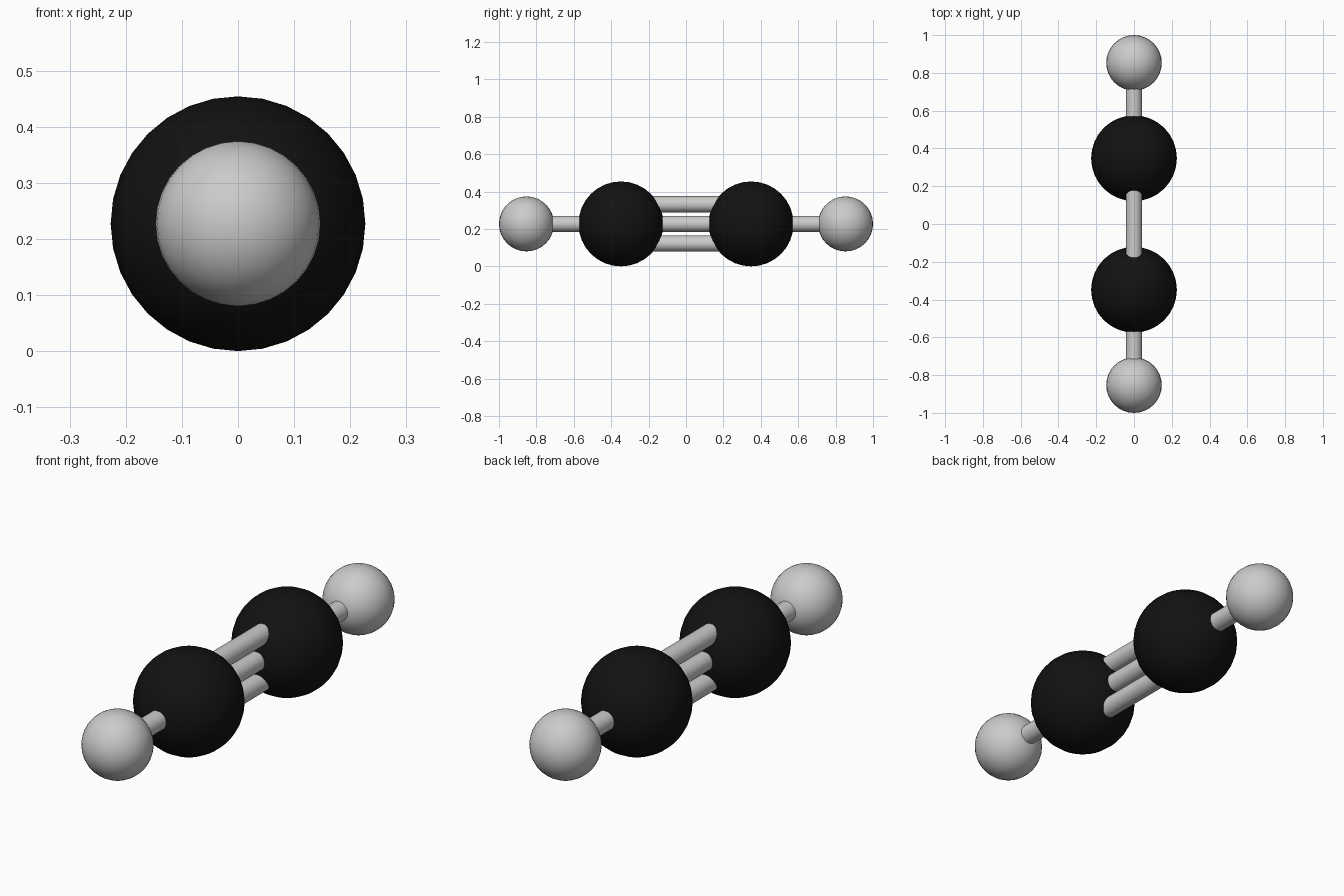
import bpy
import math

if "Cube" in bpy.data.objects:
    bpy.data.objects.remove(bpy.data.objects["Cube"])

MID_Z = 0.227                    # height of the molecule's axis
C_Y, C_R = 0.348, 0.227          # carbon position and radius
H_Y, H_R = 0.853, 0.147          # hydrogen position and radius
BOND_R, BOND_GAP = 0.043, 0.105  # bond radius, spacing of the triple bond

black = bpy.data.materials.new("black")
black.diffuse_color = (0.006, 0.006, 0.006, 1)
black.use_nodes = True
black.node_tree.nodes["Principled BSDF"].inputs["Base Color"].default_value = black.diffuse_color


def atom(name, y, radius, mat=None):
    bpy.ops.mesh.primitive_uv_sphere_add(segments=32, ring_count=16, radius=radius,
                                         location=(0, y, MID_Z))
    obj = bpy.context.object
    obj.name = name
    bpy.ops.object.shade_smooth()
    if mat:
        obj.data.materials.append(mat)


def bond(name, y0, y1, dz=0.0):
    bpy.ops.mesh.primitive_cylinder_add(vertices=32, radius=BOND_R, depth=abs(y1 - y0),
                                        location=(0, (y0 + y1) / 2, MID_Z + dz),
                                        rotation=(math.pi / 2, 0, 0))
    bpy.context.object.name = name
    bpy.ops.object.shade_smooth_by_angle(angle=math.radians(40))


# Atoms and single bonds, mirrored front to back
for side, s in (("front", -1), ("back", 1)):
    atom(f"carbon_atom_{side}", s * C_Y, C_R, black)
    atom(f"hydrogen_atom_{side}", s * H_Y, H_R)
    bond(f"single_bond_{side}", s * C_Y, s * H_Y)

# Triple bond between the carbons
for label, k in (("lower", -1), ("middle", 0), ("upper", 1)):
    bond(f"triple_bond_{label}", -C_Y, C_Y, k * BOND_GAP)
